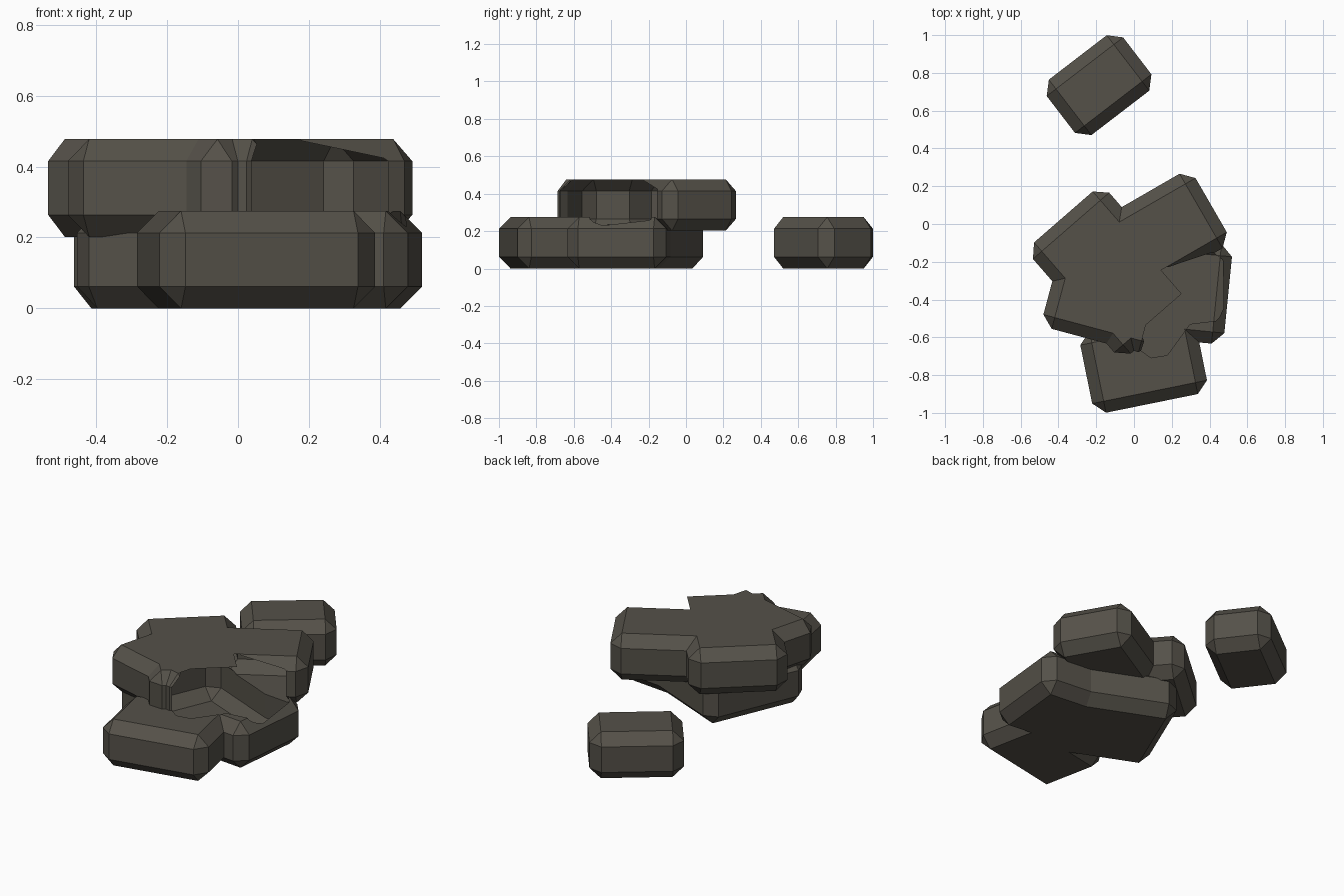
import bpy, bmesh, math
from mathutils import Matrix

if "Cube" in bpy.data.objects:
    bpy.data.objects.remove(bpy.data.objects["Cube"])

stone = bpy.data.materials.new("dark grey brown stone")
stone.diffuse_color = (0.09, 0.082, 0.066, 1)
stone.use_nodes = True
stone.node_tree.nodes["Principled BSDF"].inputs["Base Color"].default_value = stone.diffuse_color
H, BEVEL = 0.275, 0.062


def brick(name, x, y, z, length, width, angle):
    """Chamfered block, base at z, turned about the vertical."""
    bm = bmesh.new()
    bmesh.ops.create_cube(bm, size=1, matrix=Matrix.Diagonal((length, width, H, 1)))
    bmesh.ops.bevel(bm, geom=bm.edges[:], offset=BEVEL, segments=1, affect='EDGES')
    bm.transform(Matrix.Translation((x, y, z + H / 2)) @
                 Matrix.Rotation(math.radians(angle), 4, 'Z'))
    me = bpy.data.meshes.new(name)
    bm.to_mesh(me)
    bm.free()
    me.materials.append(stone)
    ob = bpy.data.objects.new(name, me)
    bpy.context.collection.objects.link(ob)
    return ob


# lone brick behind the pile
brick("loose_brick", -0.185, 0.735, 0, 0.51, 0.37, 37.5)

# pile: x, y, base height, length, width, angle
LOW, TOP = 0.0, 0.202
pile = [
    (0.051, -0.734, LOW, 0.62, 0.44, 11.5),    # front
    (0.19, -0.345, LOW, 0.62, 0.53, -5.7),     # right
    (0.0, -0.325, LOW, 0.77, 0.63, -23),       # hidden middle
    (0.14, -0.055, TOP, 0.62, 0.455, 30),      # back right
    (-0.118, -0.257, TOP, 0.535, 0.78, 41),    # back left
    (-0.158, -0.438, TOP, 0.60, 0.37, -15),    # front left
    (0.125, -0.425, TOP, 0.50, 0.40, 54),      # front
    (0.24, -0.35, TOP, 0.51, 0.37, 7),         # right
]
base = brick("brick_pile", *pile[0])
parts = [brick("pile_brick", *p) for p in pile[1:]]

# weld the pile into one clean solid
bpy.context.view_layer.objects.active = base
for part in parts:
    mod = base.modifiers.new("weld", 'BOOLEAN')
    mod.operation, mod.solver, mod.object = 'UNION', 'EXACT', part
    bpy.ops.object.modifier_apply(modifier=mod.name)
    bpy.data.objects.remove(part)
